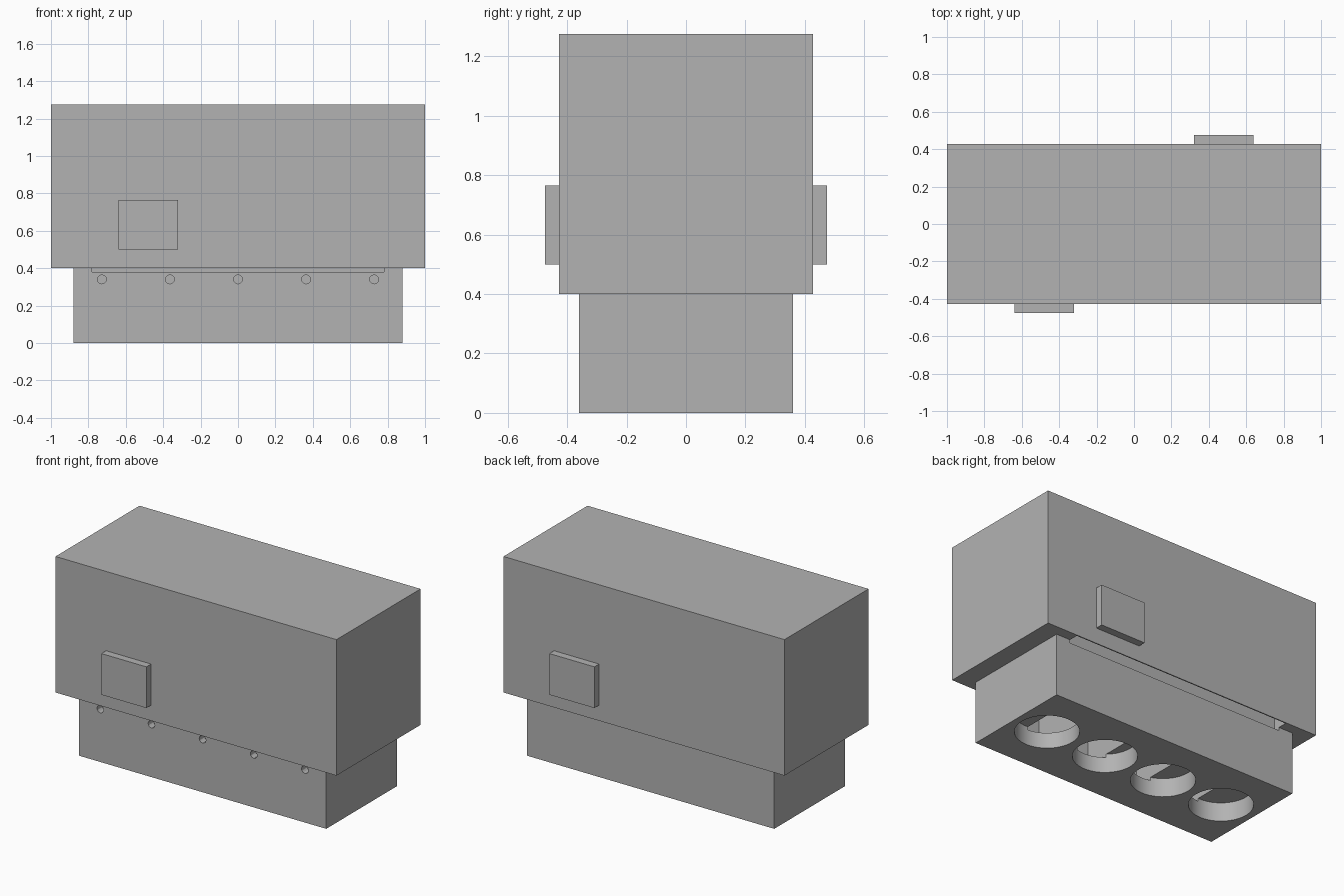
import bpy
from mathutils import Vector

cube = bpy.data.objects.get("Cube")
if cube:
    bpy.data.objects.remove(cube, do_unlink=True)

grey = bpy.data.materials.new("mid grey")
grey.use_nodes = True
grey.diffuse_color = (0.45, 0.45, 0.45, 1)
shader = next(n for n in grey.node_tree.nodes if n.type == 'BSDF_PRINCIPLED')
shader.inputs["Base Color"].default_value = grey.diffuse_color


def finish(name):
    ob = bpy.context.object
    ob.name = name
    ob.data.materials.append(grey)
    bpy.ops.object.transform_apply(location=False, rotation=True, scale=True)
    return ob


def box(name, low, high):
    low, high = Vector(low), Vector(high)
    bpy.ops.mesh.primitive_cube_add(size=1, location=(low + high) / 2)
    bpy.context.object.scale = high - low
    return finish(name)


def cylinder(name, radius, depth, centre, sides, turn=0):
    bpy.ops.mesh.primitive_cylinder_add(vertices=sides, radius=radius, depth=depth,
                                        location=centre, rotation=(turn, 0, 0))
    return finish(name)


def cut(target, cutter):
    mod = target.modifiers.new("cut", 'BOOLEAN')
    mod.operation = 'DIFFERENCE'
    mod.solver = 'EXACT'
    mod.object = cutter
    bpy.context.view_layer.objects.active = target
    bpy.ops.object.modifier_apply(modifier=mod.name)


def discard(cutter):
    bpy.data.objects.remove(cutter, do_unlink=True)


# Main housings
upper = box("upper_housing", (-1, -0.427, 0.4), (1, 0.427, 1.275))
lower = box("lower_housing", (-0.88, -0.36, 0), (0.88, 0.36, 0.4))

# Long slots under the overhang, front and back
for side in (-1, 1):
    y = sorted((side * 0.32, side * 0.42))
    slot = box("slot_cutter", (-0.78, y[0], 0.38), (0.78, y[1], 0.5))
    cut(lower, slot)
    cut(upper, slot)
    discard(slot)

# Inner chambers separated by cross ribs
for i in range(4):
    x = (i - 1.5) * 0.364
    chamber = box("chamber_cutter", (x - 0.09, -0.3, 0.1), (x + 0.09, 0.3, 0.36))
    cut(lower, chamber)
    discard(chamber)

# Four round openings in the base
for i in range(4):
    bore = cylinder("bore_cutter", 0.187, 0.24, ((i - 1.5) * 0.433, 0, 0), 48)
    cut(lower, bore)
    discard(bore)

# Row of small holes along the front
for i in range(5):
    hole = cylinder("hole_cutter", 0.024, 0.1, ((i - 2) * 0.364, -0.36, 0.34), 12, 1.5708)
    cut(lower, hole)
    discard(hole)

bpy.ops.object.select_all(action='DESELECT')
lower.select_set(True)
bpy.context.view_layer.objects.active = lower
bpy.ops.object.shade_smooth_by_angle()

# Raised square pads on opposite faces
box("front_pad", (-0.64, -0.475, 0.5), (-0.32, -0.427, 0.765))
box("back_pad", (0.32, 0.427, 0.5), (0.64, 0.475, 0.765))
